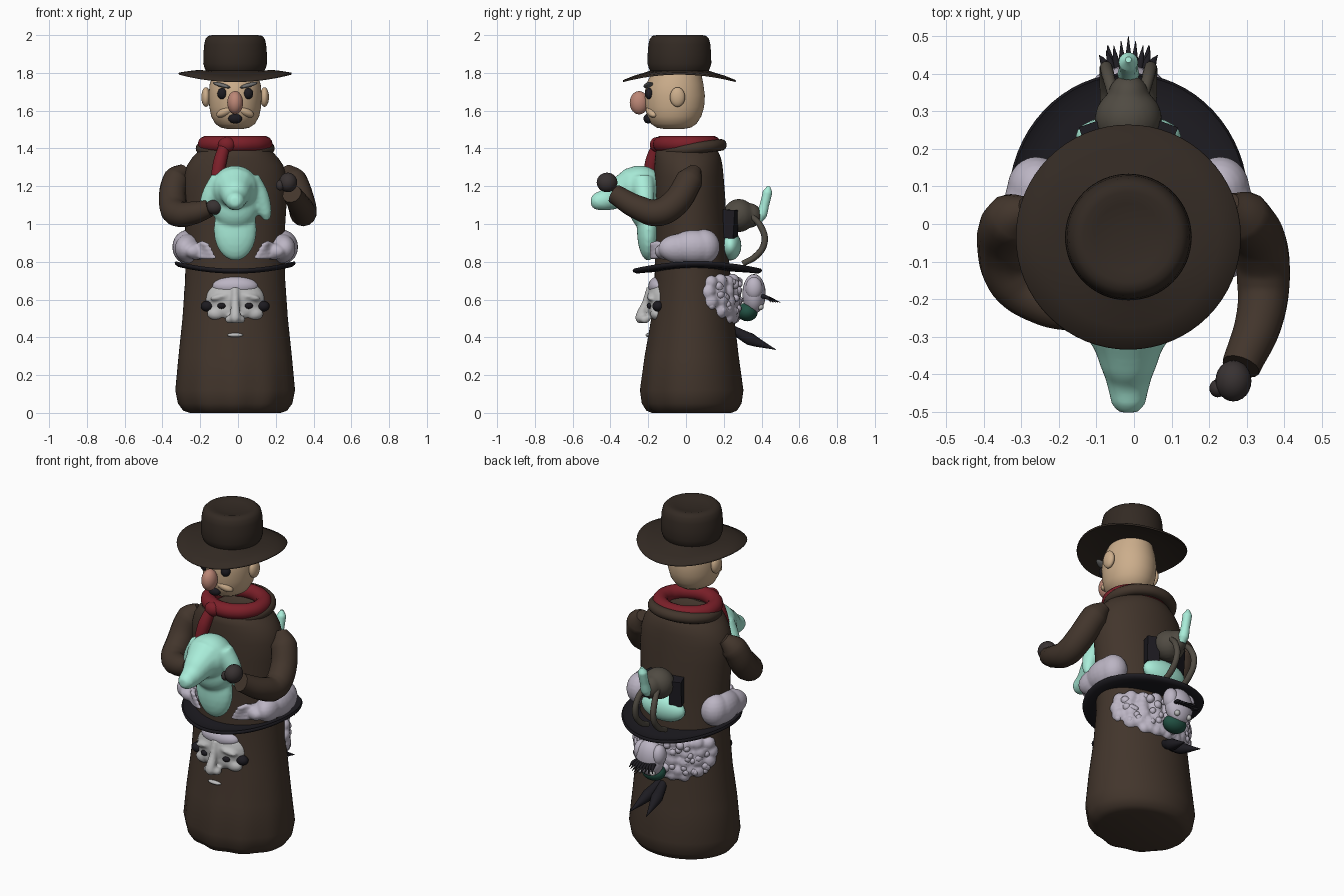
import bpy, bmesh, math, random

if "Cube" in bpy.data.objects:
    bpy.data.objects.remove(bpy.data.objects["Cube"])

random.seed(4)
CX = -0.015
COL = dict(coat=(.055, .036, .025), hat=(.033, .023, .017), skin=(.6, .42, .26), nose=(.5, .24, .18),
           red=(.2, .014, .022), mint=(.4, .85, .7), lilac=(.5, .46, .55), grey=(.5, .5, .5),
           black=(.012, .011, .015), glove=(.04, .032, .032), olive=(.08, .07, .055),
           brow=(.16, .16, .16), green=(.015, .08, .055))
MATS = {}


def finish(ob, name, col, angle=60):
    ob.name = name
    if col not in MATS:
        MATS[col] = bpy.data.materials.new(col)
        MATS[col].diffuse_color = (*COL[col], 1)
    ob.data.materials.clear()
    ob.data.materials.append(MATS[col])
    bpy.ops.object.select_all(action='DESELECT')
    ob.select_set(True)
    bpy.context.view_layer.objects.active = ob
    bpy.ops.object.shade_smooth_by_angle(angle=math.radians(angle))
    return ob


def blob(name, col, loc, r, rot=(0, 0, 0), seg=24):
    bpy.ops.mesh.primitive_uv_sphere_add(segments=seg, ring_count=seg // 2, location=loc,
                                         rotation=[math.radians(a) for a in rot])
    ob = bpy.context.object
    ob.scale = r if isinstance(r, tuple) else (r, r, r)
    return finish(ob, name, col)


def tube(name, col, pts, radii, cyclic=False):
    cu = bpy.data.curves.new(name, 'CURVE')
    cu.dimensions = '3D'
    cu.bevel_depth, cu.bevel_resolution, cu.use_fill_caps = 1, 5, True
    sp = cu.splines.new('BEZIER')
    sp.bezier_points.add(len(pts) - 1)
    sp.resolution_u, sp.use_cyclic_u = 8, cyclic
    for bp, p, r in zip(sp.bezier_points, pts, radii):
        bp.co, bp.radius = p, r
        bp.handle_left_type = bp.handle_right_type = 'AUTO'
    ob = bpy.data.objects.new(name, cu)
    bpy.context.collection.objects.link(ob)
    bpy.ops.object.select_all(action='DESELECT')
    ob.select_set(True)
    bpy.context.view_layer.objects.active = ob
    bpy.ops.object.convert(target='MESH')
    return finish(bpy.context.object, name, col)


def loft(name, col, rings, warp=None, seg=64):
    """rings: (z, centre y, rx, ry)"""
    bm = bmesh.new()
    rows = []
    for z, cy, rx, ry in rings:
        row = []
        for i in range(seg):
            a = math.tau * i / seg
            k, dz = warp(a, z, rx) if warp else (1, 0)
            row.append(bm.verts.new((CX + rx * k * math.cos(a), cy + ry * k * math.sin(a), z + dz)))
        rows.append(row)
    for p, q in zip(rows, rows[1:]):
        for i in range(seg):
            j = (i + 1) % seg
            bm.faces.new((p[i], p[j], q[j], q[i]))
    bm.faces.new(rows[0][::-1])
    bm.faces.new(rows[-1])
    me = bpy.data.meshes.new(name)
    bm.to_mesh(me)
    bm.free()
    ob = bpy.data.objects.new(name, me)
    bpy.context.collection.objects.link(ob)
    return finish(ob, name, col)


def fuse(name, obs, voxel=.01, smooth=8):
    bpy.ops.object.select_all(action='DESELECT')
    for o in obs:
        o.select_set(True)
    bpy.context.view_layer.objects.active = obs[0]
    bpy.ops.object.join()
    bpy.ops.object.transform_apply(location=True, rotation=True, scale=True)
    ob = bpy.context.object
    m = ob.modifiers.new('fuse', 'REMESH')
    m.mode, m.voxel_size, m.use_smooth_shade = 'VOXEL', voxel, True
    s = ob.modifiers.new('soften', 'SMOOTH')
    s.factor, s.iterations = .5, smooth
    ob.name = name
    return ob


def ellipse(cy, z, rx, ry, n=12):
    return [(CX + rx * math.cos(math.tau * i / n), cy + ry * math.sin(math.tau * i / n), z) for i in range(n)]


# coat with soft folds low on the front
def folds(a, z, r):
    f = max(0, 1 - z / .36) * max(0, -math.sin(a))
    return 1 - .03 * f * (1 + math.cos(10 * a)), 0

loft('coat', 'coat', [(0, .03, .24, .21), (.012, .03, .275, .24), (.05, .03, .303, .264), (.12, .03, .317, .274),
     (.3, .03, .3, .249), (.5, .036, .279, .22), (.7, .036, .265, .202), (.85, .03, .262, .194), (1, .025, .265, .19),
     (1.15, .02, .275, .187), (1.25, .015, .272, .184), (1.31, .013, .255, .18), (1.35, .01, .228, .175),
     (1.385, .005, .195, .165), (1.42, .005, .15, .13), (1.39, .005, .11, .1)], folds)
# upturned collar, standing highest at the back
tube('collar', 'coat', [(x, y, 1.4 + .12 * (y - .03)) for x, y, z in ellipse(.03, 1.4, .178, .155)], [.031] * 12, True)

# scarf
tube('scarf_ring', 'red', ellipse(.005, 1.423, .155, .137), [.043] * 12, True)
blob('scarf_knot', 'red', (-.06, -.155, 1.42), (.045, .036, .04))
tube('scarf_tail', 'red', [(-.07, -.15, 1.42), (-.095, -.18, 1.33), (-.12, -.2, 1.2)], [.03, .036, .032])

# head, ears and face
loft('head', 'skin', [(1.503, -.065, .04, .05), (1.51, -.065, .075, .09), (1.53, -.065, .105, .12),
     (1.57, -.063, .127, .144), (1.62, -.06, .137, .156), (1.68, -.06, .14, .16), (1.74, -.06, .135, .152),
     (1.8, -.05, .115, .13)])
for s in (-1, 1):
    blob('ear', 'skin', (CX + s * .155, -.045, 1.672), (.024, .04, .052))
    blob('eye', 'black', (CX + s * .068, -.193, 1.69), (.027, .025, .03))
    blob('brow', 'brow', (CX + s * .072, -.2, 1.735), (.05, .022, .011), (0, -s * 15, s * 15))
    blob('cheek', 'skin', (CX + s * .05, -.18, 1.595), (.055, .03, .024), (0, s * 25, s * 15))
blob('nose', 'nose', (CX, -.248, 1.642), (.042, .05, .062))
blob('mouth', 'black', (CX, -.2, 1.558), (.037, .025, .026))

# hat with a brim that dips front and back
def saddle(a, z, r):
    return 1, .02 * math.cos(2 * a) * (r / .3) ** 2 if r > .168 else 0

loft('hat', 'hat', [(z, -.035, r, r) for r, z in [(.05, 1.795), (.17, 1.795), (.24, 1.787), (.297, 1.771),
     (.3, 1.777), (.297, 1.782), (.24, 1.798), (.19, 1.808), (.155, 1.812), (.162, 1.825), (.169, 1.85), (.168, 1.9),
     (.164, 1.95), (.157, 1.98), (.142, 1.996), (.12, 2), (.09, 1.992), (.04, 1.985)]],
     lambda a, z, r: saddle(a, z, r) if z < 1.81 else (1, 0))

# arms and gloves
tube('left_arm', 'coat', [(.25, .05, 1.29), (.29, .02, 1.235), (.335, -.06, 1.11), (.345, -.15, 1.06),
     (.335, -.25, 1.085), (.285, -.38, 1.16)], [.035, .072, .074, .072, .064, .052])
blob('left_glove', 'glove', (.265, -.418, 1.22), (.048, .055, .052))
blob('left_thumb', 'glove', (.223, -.438, 1.205), (.022, .024, .028))
tube('right_arm', 'coat', [(-.28, .04, 1.29), (-.325, .015, 1.24), (-.345, -.06, 1.11), (-.32, -.15, 1.055),
     (-.23, -.215, 1.06), (-.15, -.24, 1.085)], [.035, .07, .073, .07, .06, .048])
blob('right_glove', 'glove', (-.125, -.255, 1.09), (.048, .042, .04))

# mint dome creature in front
parts = [blob('p', 'mint', (CX, -.245, 1.19), (.125, .13, .12)),
         blob('p', 'mint', (CX, -.2, .97), (.115, .06, .165)),
         blob('p', 'mint', (CX, -.215, 1.1), (.125, .09, .13)),
         tube('p', 'mint', [(CX, -.28, 1.19), (CX, -.35, 1.165), (CX, -.42, 1.13), (CX, -.48, 1.12), (CX, -.503, 1.12)],
              [.115, .085, .06, .046, .026])]
for s in (-1, 1):
    parts.append(tube('p', 'mint', [(CX + s * .07, -.23, 1.23), (CX + s * .125, -.22, 1.15),
                                    (CX + s * .16, -.21, 1.06), (CX + s * .168, -.205, 1.02)], [.065, .054, .036, .018]))
fuse('mint_creature', parts)

# wide black brim around the waist
loft('waist_brim', 'black', [(z, .06, r, r * 1.07) for r, z in [(.1, .755), (.25, .755), (.3, .755), (.317, .765),
     (.32, .775), (.314, .783), (.295, .773), (.25, .77), (.1, .77)]],
     lambda a, z, r: (1, .02 * math.cos(2 * a) * (r / .32) ** 2))

# lilac arms resting on the brim
for s in (-1, 1):
    X = lambda x: CX + s * x
    parts = [blob('p', 'lilac', (X(.245), .095, .88), (.078, .085, .092)),
             blob('p', 'lilac', (X(.253), .04, .878), (.08, .13, .09)),
             blob('p', 'lilac', (X(.245), -.03, .87), (.07, .12, .078), (0, 0, s * 15)),
             blob('p', 'lilac', (X(.2), -.105, .855), (.075, .05, .045), (0, 0, -s * 40))]
    for k in range(4):
        z = .825 + k * .022
        parts.append(tube('p', 'lilac', [(X(.21), -.115, .838 + k * .011), (X(.175), -.15, z + .004),
                                         (X(.12 + .012 * k), -.18, z), (X(.1 + .012 * k), -.186, z)],
                          [.018, .016, .013, .007]))
    fuse('lilac_arm', parts, .007, 5)

# pale face below the brim
parts = [blob('p', 'grey', (CX, -.125, .6), (.158, .08, .12)),
         blob('p', 'grey', (CX, -.15, .545), (.135, .052, .06)),
         tube('p', 'grey', [(CX, -.19, .66), (CX, -.212, .58), (CX, -.24, .5), (CX, -.235, .475)], [.02, .022, .03, .015])]
for s in (-1, 1):
    parts += [blob('p', 'grey', (CX + s * .03, -.218, .495), (.024, .028, .022)),
              blob('p', 'grey', (CX + s * .075, -.185, .615), (.06, .024, .017), (0, s * 12, 0)),
              blob('p', 'grey', (CX + s * .1, -.155, .525), (.05, .035, .035))]
fuse('pale_face', parts, .008, 5)
blob('pale_lip', 'grey', (CX, -.198, .412), (.042, .016, .011))
blob('forehead', 'lilac', (CX, -.14, .67), (.122, .06, .055))
for s in (-1, 1):
    blob('face_eye', 'black', (CX + s * .072, -.192, .567), (.022, .016, .016))
    blob('side_knob', 'black', (CX + s * .148, -.148, .565), (.034, .03, .028))

# curly hair over the back: fused rows of rolls with a few loose curls
parts = []
for z, span, r in [(.69, 66, .04), (.64, 70, .043), (.59, 66, .045), (.54, 50, .043), (.505, 32, .035)]:
    for k in range(9):
        a = math.radians(span * (k - 4) / 4)
        parts.append(blob('p', 'lilac', (CX + .245 * math.sin(a), .045 + .208 * math.cos(a), z + .008 * (k % 2)), r, seg=12))
fuse('curly_hair', parts, .009, 2)
for i in range(45):
    a = math.radians(random.uniform(-68, 68))
    z = random.uniform(.5 + .03 * abs(a), .7)
    blob('curl', 'lilac', (CX + .26 * math.sin(a), .045 + .238 * math.cos(a), z), random.uniform(.018, .026), seg=10)

# small figure hanging upside down on the back
blob('back_head', 'lilac', (CX, .36, .63), (.085, .062, .105))
for s in (-1, 1):
    blob('back_cheek', 'lilac', (CX + s * .06, .36, .66), (.038, .045, .06))
    blob('back_eye', 'grey', (CX + s * .04, .395, .56), .016)
blob('green_ball', 'green', (CX, .325, .535), (.07, .055, .05))
for i in range(9):
    t = (i - 4) / 4
    tube('bristle', 'black', [(CX + t * .05, .385, .62), (CX + t * .065, .43, .61), (CX + t * .078, .5 - .05 * abs(t), .585)],
         [.012, .01, .001])
for s in (-1, 1):
    tube('pointed_leaf', 'black', [(CX + s * .012, .25, .44), (CX + s * .03, .34, .39), (CX + s * .055, .475, .335)],
         [.022, .033, .002])

# pouch figure above the brim at the back
blob('back_mint_body', 'mint', (CX, .235, .885), (.14, .058, .078))
for s in (-1, 1):
    bpy.ops.mesh.primitive_cube_add(size=1, location=(CX + s * .085, .23, 1.0), rotation=(-.06, 0, -s * .35))
    plate = bpy.context.object
    plate.scale = (.07, .075, .15)
    finish(plate, 'black_plate', 'black', 30)
fuse('pouch', [blob('p', 'olive', (CX, .28, 1.045), (.09, .085, .088)),
               blob('p', 'olive', (CX, .34, 1.045), (.055, .06, .065))], .008, 6)
for s in (-1, 1):
    tube('strap', 'olive', [(CX + s * .04, .34, 1.05), (CX + s * .055, .4, .98), (CX + s * .06, .415, .9),
                            (CX + s * .06, .37, .83), (CX + s * .06, .3, .79)], [.014, .017, .017, .017, .015])
tube('mint_tail', 'mint', [(CX, .385, 1.02), (CX, .4, 1.05), (CX, .415, 1.1), (CX, .432, 1.17), (CX, .438, 1.2)],
     [.02, .029, .025, .026, .008])

for m in bpy.data.materials:
    if m.users and not m.is_grease_pencil:
        m.use_nodes = True
        m.node_tree.nodes["Principled BSDF"].inputs["Base Color"].default_value = m.diffuse_color
